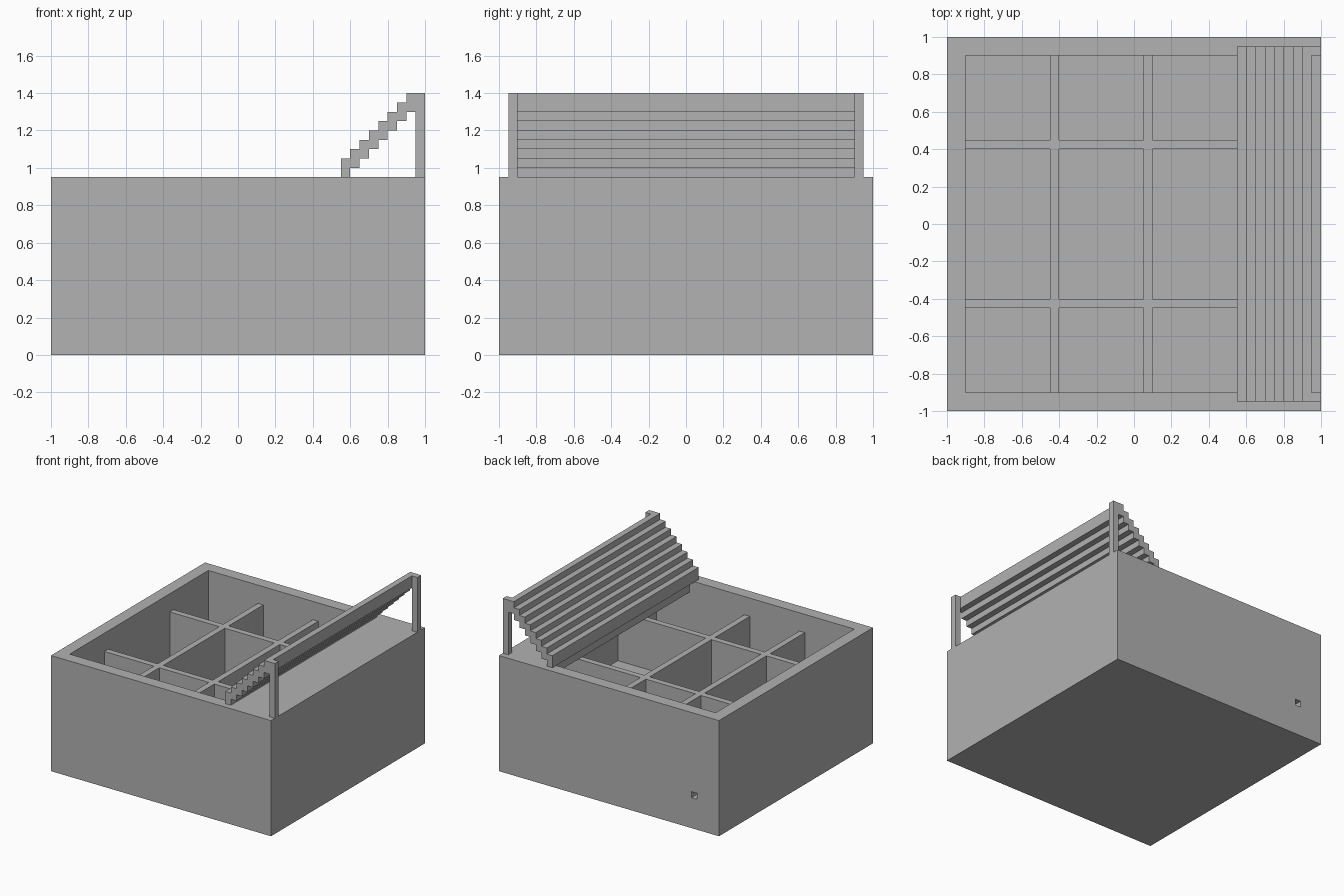
import bpy
import bmesh

cube = bpy.data.objects.get("Cube")
if cube:
    bpy.data.objects.remove(cube, do_unlink=True)

grey = bpy.data.materials.new("plain grey")
grey.use_nodes = True
grey.diffuse_color = (0.445, 0.445, 0.445, 1)
shader = next(n for n in grey.node_tree.nodes if n.type == 'BSDF_PRINCIPLED')
shader.inputs["Base Color"].default_value = grey.diffuse_color


def extrude_y(name, profile, y0, y1):
    """Sweep an x-z outline from y0 to y1."""
    bm = bmesh.new()
    face = bm.faces.new([bm.verts.new((x, y0, z)) for x, z in profile])
    swept = bmesh.ops.extrude_face_region(bm, geom=[face])["geom"]
    verts = [v for v in swept if isinstance(v, bmesh.types.BMVert)]
    bmesh.ops.translate(bm, verts=verts, vec=(0, y1 - y0, 0))
    bmesh.ops.recalc_face_normals(bm, faces=bm.faces)
    mesh = bpy.data.meshes.new(name)
    bm.to_mesh(mesh)
    bm.free()
    mesh.materials.append(grey)
    obj = bpy.data.objects.new(name, mesh)
    bpy.context.collection.objects.link(obj)
    return obj


def box(name, x0, x1, y0, y1, z0, z1):
    return extrude_y(name, [(x0, z0), (x1, z0), (x1, z1), (x0, z1)], y0, y1)


def combine(target, other, operation):
    """Apply a boolean and discard the second object."""
    mod = target.modifiers.new("combine", 'BOOLEAN')
    mod.object = other
    mod.operation = operation
    mod.solver = 'EXACT'
    bpy.context.view_layer.objects.active = target
    bpy.ops.object.modifier_apply(modifier=mod.name)
    bpy.data.objects.remove(other, do_unlink=True)


WALL, RIM, FLOOR, STEP = 0.9, 0.95, 0.4, 0.05

# Outer box with a well that runs on beneath the deck
body = box("box_body", -1, 1, -1, 1, 0, RIM)
well = extrude_y("well_cutter", [(-WALL, FLOOR), (WALL, FLOOR), (WALL, 0.85),
                                 (0.6, 0.85), (0.6, 1.2), (-WALL, 1.2)], -WALL, WALL)
combine(body, well, 'DIFFERENCE')

# Small square cable hole in the back wall
combine(body, box("hole_cutter", -0.8, -0.75, WALL, 1.1, 0.25, 0.3), 'DIFFERENCE')

# Crossing dividers inside the well
dividers = box("dividers", -0.45, -0.4, -WALL, WALL, FLOOR, 0.8)
combine(dividers, box("divider", 0.05, 0.1, -WALL, WALL, FLOOR, 0.8), 'UNION')
for y in (-0.45, 0.4):
    combine(dividers, box("divider", -WALL, WALL, y, y + STEP, FLOOR, 0.8), 'UNION')

# Folded stair shell: upper outline climbs, lower outline returns
upper = [(0.55, RIM)]
for i in range(8):
    x, z = 0.55 + i * STEP, 1.05 + i * STEP
    upper += [(x, z), (x + STEP, z)]
lower = []
for i in reversed(range(7)):
    x, z = 0.6 + i * STEP, 1.0 + i * STEP
    lower += [(x + STEP, z), (x, z)]
extrude_y("stairs", upper + lower + [(0.6, RIM)], -0.95, 0.95)

# Rear posts holding up the top step
for side, y in (("front", -0.95), ("back", 0.9)):
    box(side + "_post", 0.95, 1, y, y + STEP, RIM, 1.4)
